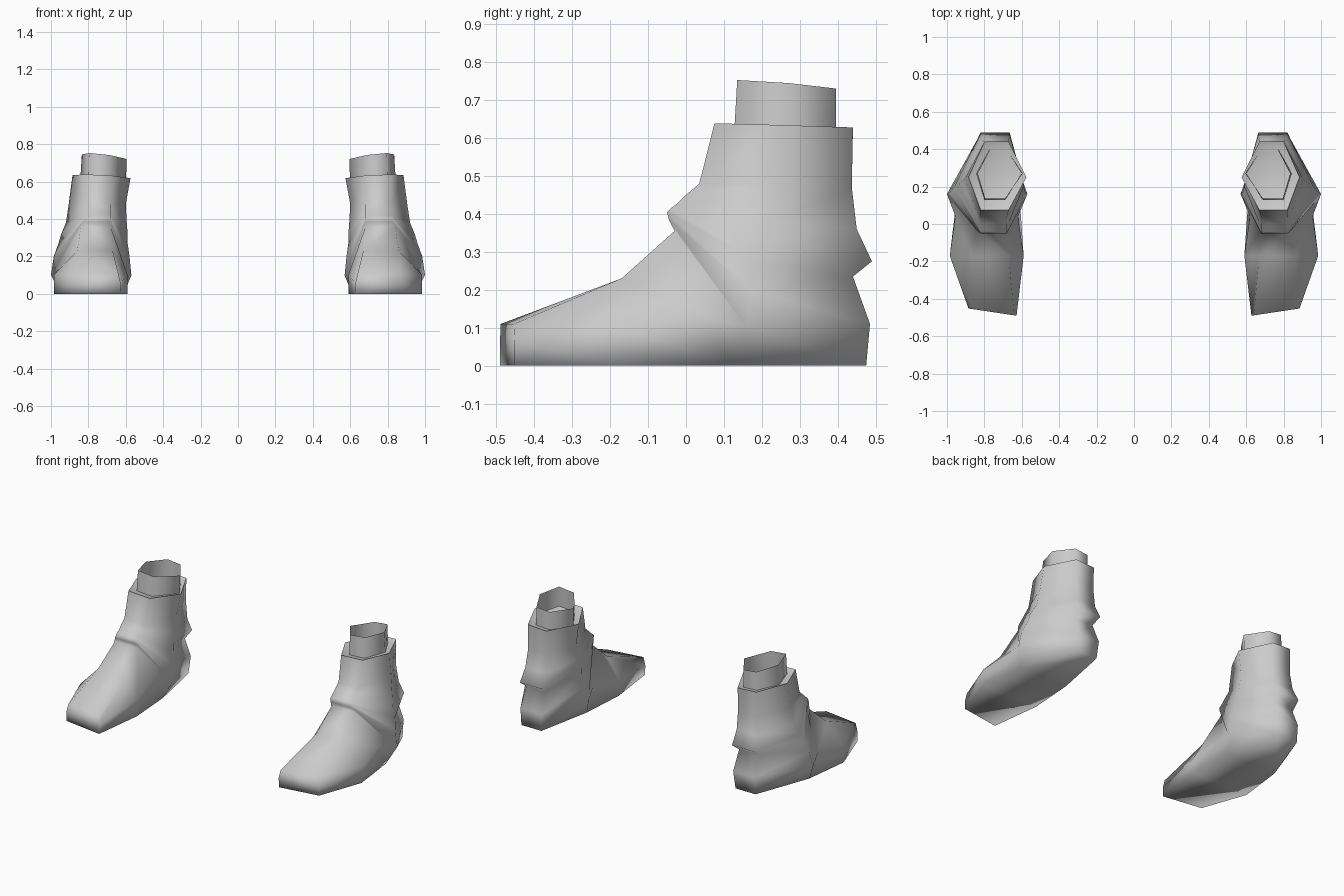
import bpy, bmesh

if "Cube" in bpy.data.objects:
    bpy.data.objects.remove(bpy.data.objects["Cube"])

grey = bpy.data.materials.new("light_grey")
grey.diffuse_color = (0.6, 0.6, 0.6, 1)
grey.use_nodes = True
grey.node_tree.nodes["Principled BSDF"].inputs["Base Color"].default_value = grey.diffuse_color


def loft(name, rings, side, cap_start=False, cap_end=False):
    """Skin a list of point rings; side is +1 or -1 (mirrored across x)."""
    bm = bmesh.new()
    rows = [[bm.verts.new((x * side, y, z)) for x, y, z in r] for r in rings]
    n = len(rows[0])
    for a, b in zip(rows, rows[1:]):
        for i in range(n):
            j = (i + 1) % n
            bm.faces.new((a[i], a[j], b[j], b[i]))
    if cap_start:
        bm.faces.new(rows[0][::-1])
    if cap_end:
        bm.faces.new(rows[-1])
    bmesh.ops.recalc_face_normals(bm, faces=bm.faces)
    for f in bm.faces:
        f.smooth = True
    me = bpy.data.meshes.new(name)
    bm.to_mesh(me)
    bm.free()
    me.materials.append(grey)
    ob = bpy.data.objects.new(name, me)
    bpy.context.collection.objects.link(ob)
    return ob


def hexagon(front, middle, back):
    """Six points from three rows of (y, z, inner x, outer x)."""
    (fy, fz, fi, fo), (my, mz, mi, mo), (by, bz, bi, bo) = front, middle, back
    return [(fi, fy, fz), (fo, fy, fz), (mo, my, mz),
            (bo, by, bz), (bi, by, bz), (mi, my, mz)]


# Boot sections fanning from the upright toe round the ankle to the level rim
sections = [
    ((-.49, .11, .64, .87), (-.49, .06, .628, .885), (-.49, 0, .63, .885)),
    ((-.17, .23, .67, .86), (-.17, .10, .59, .985), (-.17, 0, .59, .985)),
    ((-.03, .355, .68, .84), (.04, .14, .62, .955), (.12, 0, .61, .95)),
    ((-.045, .385, .68, .83), (.16, .10, .57, 1.0), (.475, 0, .68, .82)),
    ((-.05, .405, .68, .82), (.17, .20, .58, .985), (.485, .11, .67, .82)),
    ((-.04, .415, .68, .82), (.20, .27, .59, .96), (.44, .235, .68, .81)),
    ((-.02, .43, .68, .82), (.20, .32, .59, .945), (.49, .275, .665, .82)),
    ((.00, .45, .68, .82), (.23, .38, .595, .92), (.45, .36, .67, .81)),
    ((.035, .48, .68, .82), (.24, .48, .60, .905), (.437, .47, .67, .80)),
    ((.075, .635, .67, .82), (.25, .627, .575, .885), (.44, .625, .67, .80)),
]
boot = [hexagon(*s) for s in sections]
# Slanted toe and tilted rim
boot[0] = [(x, y + .15 * (x - .63), z) for x, y, z in boot[0]]
boot[-1] = [(x, y, z + .05 * (x - .74)) for x, y, z in boot[-1]]

# Recessed closure inside the rim
inset = [(.735 + (x - .735) * .85, .255 + (y - .255) * .85, z - .012)
         for x, y, z in boot[-1]]

# Ankle cuff standing out of the rim
cuff_low = hexagon((.125, .58, .69, .80), (.27, .58, .60, .845), (.395, .58, .68, .775))
cuff_top = hexagon((.135, .747, .69, .795), (.27, .735, .595, .835), (.395, .727, .68, .77))
cuff_top = [(x, y, z + .10 * (x - .735)) for x, y, z in cuff_top]

for label, side in (("right", 1), ("left", -1)):
    loft(label + "_boot", boot, side, cap_start=True)
    loft(label + "_boot_lining", [boot[-1], inset], side, cap_end=True)
    loft(label + "_ankle_cuff", [cuff_low, cuff_top], side)
